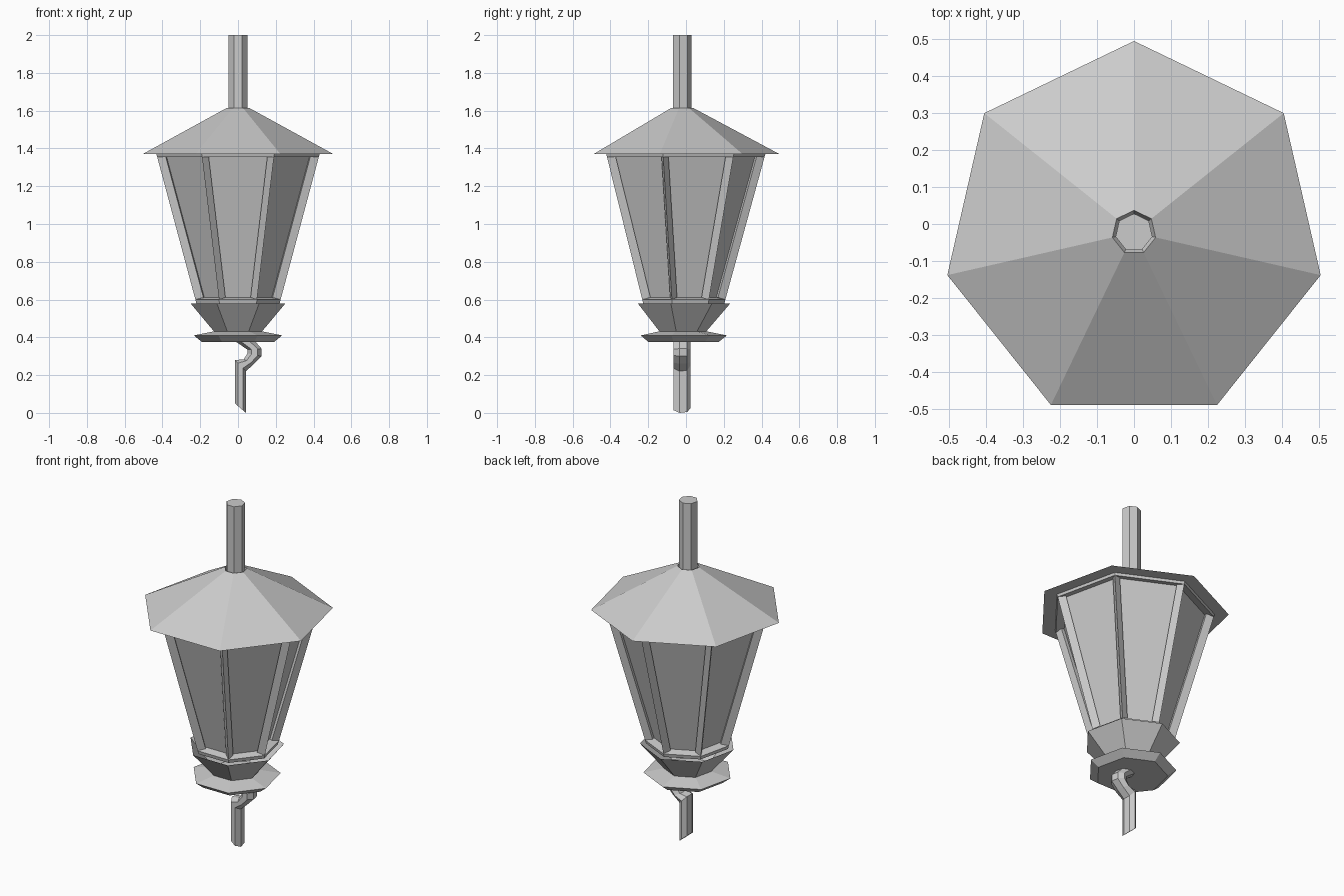
import bpy, bmesh
from math import sin, cos, tau
from mathutils import Vector

SIDES = 7
CENTRE_Y = -0.023

cube = bpy.data.objects.get("Cube")
if cube:
    bpy.data.objects.remove(cube, do_unlink=True)

GREY = (0.6, 0.6, 0.6, 1)
metal = bpy.data.materials.new("light_grey_metal")
metal.use_nodes = True
metal.diffuse_color = GREY
metal.node_tree.nodes["Principled BSDF"].inputs["Base Color"].default_value = GREY


def finish(name, bm, fix_normals=True):
    if fix_normals:
        bmesh.ops.recalc_face_normals(bm, faces=bm.faces)
    mesh = bpy.data.meshes.new(name)
    bm.to_mesh(mesh)
    bm.free()
    mesh.materials.append(metal)
    obj = bpy.data.objects.new(name, mesh)
    bpy.context.collection.objects.link(obj)
    return obj


def skin(bm, rings, cap_start, cap_end):
    """Join rings of points with quads, and return the quads."""
    loops = [[bm.verts.new(p) for p in ring] for ring in rings]
    quads = []
    for a, b in zip(loops, loops[1:]):
        for i in range(SIDES):
            j = (i + 1) % SIDES
            quads.append(bm.faces.new((a[i], a[j], b[j], b[i])))
    if cap_start:
        bm.faces.new(loops[0][::-1])
    if cap_end:
        bm.faces.new(loops[-1])
    return quads


def ring(radius, z):
    # One corner points to the back, one flat side to the front
    return [(-radius * sin(tau * i / SIDES),
             CENTRE_Y + radius * cos(tau * i / SIDES), z) for i in range(SIDES)]


def lathe(name, profile, cap_start=True, cap_end=True):
    bm = bmesh.new()
    skin(bm, [ring(r, z) for r, z in profile], cap_start, cap_end)
    return finish(name, bm, False)


# Hanging rod, flared roof with a small socket, open bowl and base plate
lathe("top_rod", [(0.051, 1.55), (0.051, 2.0)])
lathe("roof", [(0.518, 1.37), (0.06, 1.615), (0.05, 1.595)], cap_end=False)
lathe("bowl", [(0.125, 0.425), (0.258, 0.58)], cap_end=False)
lathe("base_plate", [(0.195, 0.375), (0.24, 0.41), (0.13, 0.432)])

# Tapered lantern body with a recessed pane in every side
bm = bmesh.new()
sides = skin(bm, [ring(0.226, 0.58), ring(0.443, 1.37)], True, True)
bmesh.ops.inset_individual(bm, faces=sides, thickness=0.036, use_even_offset=True)
for face in sides:
    low, high = [], []
    mid_z = face.calc_center_median().z
    for v in face.verts:
        (low if v.co.z < mid_z else high).append(v)
    for a in low:
        # Slide the pane corners along their own upright edge
        b = next(e.other_vert(a) for e in face.edges
                 if a in e.verts and e.other_vert(a) in high)
        start, step = a.co.copy(), b.co - a.co
        a.co = start + step * ((0.60 - start.z) / step.z)
        b.co = start + step * ((1.355 - start.z) / step.z)
bm.normal_update()
for face in bmesh.ops.extrude_discrete_faces(bm, faces=sides)["faces"]:
    shift = face.normal * -0.045
    for v in face.verts:
        v.co += shift
finish("lantern_body", bm)

# Crooked hook: each pair is the left and right edge of a section, in x and z
sections = [
    ((-0.016, 0.38), (0.09, 0.38)),
    ((0.05, 0.335), (0.125, 0.34)),
    ((0.05, 0.315), (0.125, 0.30)),
    ((0.03, 0.283), (0.085, 0.26)),
    ((-0.016, 0.28), (0.042, 0.22)),
    ((-0.016, 0.05), (0.042, 0.0)),
]
rings = []
for left, right in sections:
    a, b = Vector((left[0], 0, left[1])), Vector((right[0], 0, right[1]))
    mid, half = (a + b) / 2, (b - a) / 2 / sin(tau * 2 / SIDES)
    rings.append([mid + half * sin(tau * i / SIDES)
                  + Vector((0, CENTRE_Y + 0.047 * cos(tau * i / SIDES), 0))
                  for i in range(SIDES)])
bm = bmesh.new()
skin(bm, rings, True, True)
finish("bottom_hook", bm)
